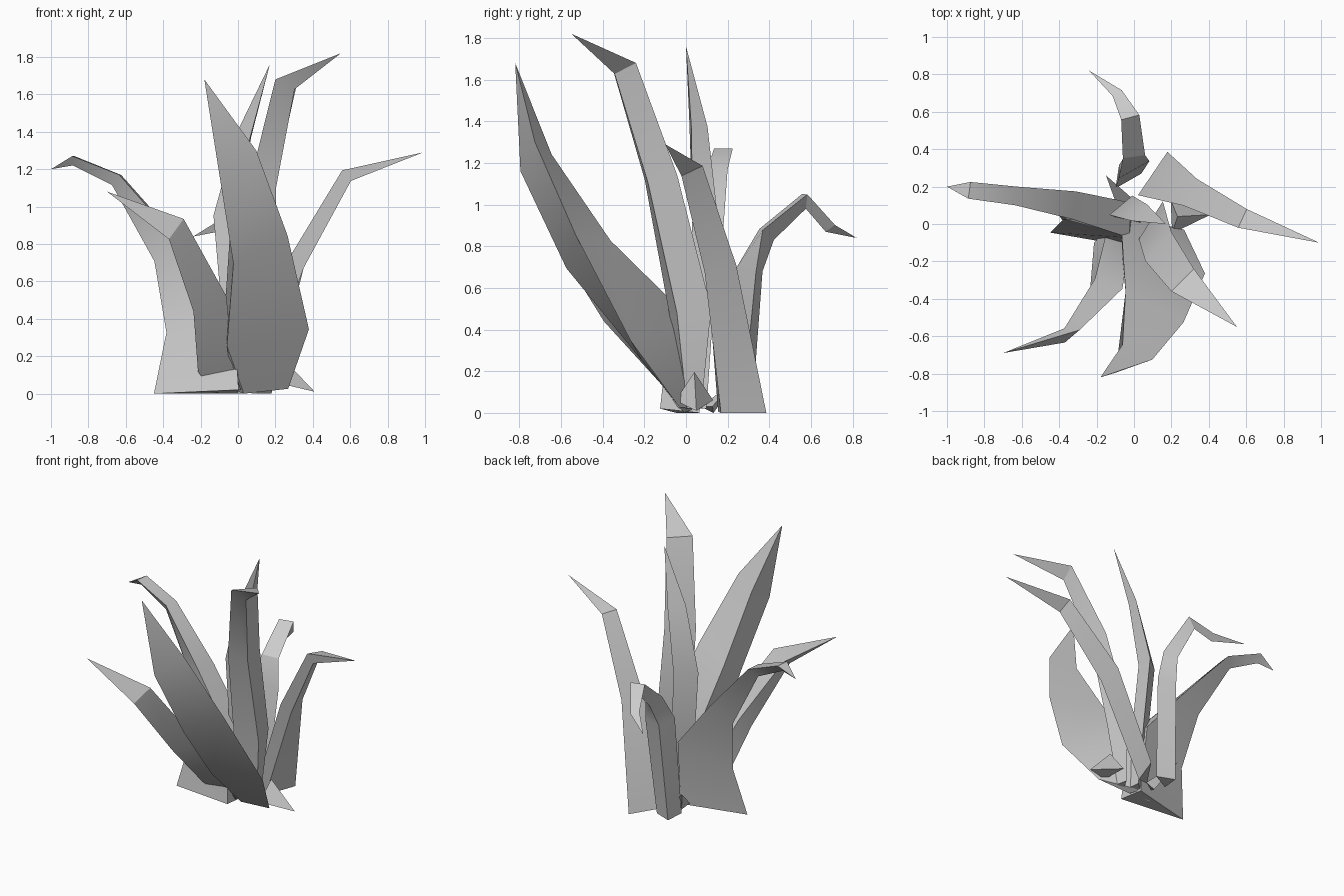
import bpy
import bmesh
from math import cos, sin, radians
from mathutils import Vector

default_cube = bpy.data.objects.get("Cube")
if default_cube:
    bpy.data.objects.remove(default_cube, do_unlink=True)

# One grey for the whole plant
grey = bpy.data.materials.new("leaf grey")
grey.use_nodes = True
leaf_colour = (0.6, 0.6, 0.6, 1)
grey.diffuse_color = leaf_colour
grey.node_tree.nodes["Principled BSDF"].inputs["Base Color"].default_value = leaf_colour


def section_corners(centre, tangent, width, heading, depth, skew, slant):
    """Return left edge, right edge and keel of a three-sided section."""
    side = Vector((cos(radians(heading)), sin(radians(heading)), 0))
    side = (side - tangent * side.dot(tangent)).normalized()
    side.z += slant
    side.normalize()
    normal = tangent.cross(side).normalized()
    left_edge = centre - side * width / 2
    right_edge = centre + side * width / 2
    keel = centre + side * width * skew + normal * depth
    return left_edge, right_edge, keel


def make_blade(name, tip, sections, root_skew=0, tip_skew=0, slant=0):
    """Loft three-sided sections (x, y, z, width, heading, depth) to a pointed tip."""
    spine = [Vector(s[:3]) for s in sections] + [Vector(tip)]
    bm = bmesh.new()
    rings = []
    for i, (_, _, _, width, heading, depth) in enumerate(sections):
        tangent = (spine[i + 1] - spine[max(i - 1, 0)]).normalized()
        skew = root_skew + (tip_skew - root_skew) * i / len(sections)
        corners = section_corners(spine[i], tangent, width, heading, depth, skew, slant)
        ring = []
        for corner in corners:
            corner.z = max(corner.z, 0)
            ring.append(bm.verts.new(corner))
        rings.append(ring)

    # Root cap, sides and pointed end
    bm.faces.new(rings[0])
    for lower, upper in zip(rings, rings[1:]):
        for k in range(3):
            n = (k + 1) % 3
            bm.faces.new((lower[k], lower[n], upper[n], upper[k]))
    point = bm.verts.new(spine[-1])
    for k in range(3):
        bm.faces.new((rings[-1][k], rings[-1][(k + 1) % 3], point))
    bmesh.ops.recalc_face_normals(bm, faces=bm.faces[:])

    mesh = bpy.data.meshes.new(name)
    bm.to_mesh(mesh)
    bm.free()
    mesh.materials.append(grey)
    blade = bpy.data.objects.new(name, mesh)
    bpy.context.collection.objects.link(blade)

    # Soft shading along the blade, crisp long edges
    bpy.ops.object.select_all(action="DESELECT")
    blade.select_set(True)
    bpy.context.view_layer.objects.active = blade
    bpy.ops.object.shade_smooth_by_angle(angle=radians(30))


# Broad blade leaning to the front
make_blade("broad_front_blade", (-.18, -.82, 1.68), [
    (.15, -.02, .01, .24, -10, .06),
    (.16, -.24, .3, .45, -8, .31),
    (.12, -.55, .77, .33, 17, .24),
    (0, -.76, 1.23, .25, 23, .13),
], root_skew=-.75, tip_skew=.2, slant=.24)

# Narrow blade at the front right corner
make_blade("front_right_blade", (-.7, -.69, 1.08), [
    (-.06, -.02, 0, .16, 0, .08),
    (-.12, -.11, .13, .19, 0, .12),
    (-.15, -.37, .48, .2, 27, .1),
    (-.33, -.6, .88, .15, 35, .06),
], root_skew=-.1, tip_skew=-.1)

# Tallest blade, with its tip bent to the front left
make_blade("tall_bent_blade", (.55, -.55, 1.82), [
    (.1, .03, .02, .1, 60, -.05),
    (.09, .02, .49, .24, 58, -.12),
    (.13, -.12, 1.13, .21, 50, -.1),
    (.26, -.3, 1.68, .17, 45, -.08),
])

# Upright blade in the middle
make_blade("upright_blade", (.17, 0, 1.76), [
    (0, .06, .02, .12, 40, -.08),
    (-.03, .08, .45, .15, 40, -.09),
    (-.07, .1, .95, .16, 40, -.09),
    (.03, .06, 1.38, .12, 45, -.05),
])

# Blade arching to the left
make_blade("left_blade", (.99, -.1, 1.29), [
    (.1, .27, 0, .28, 55, -.06),
    (.3, .17, .71, .16, 63, -.09),
    (.58, .03, 1.19, .11, 60, -.07),
], root_skew=-.3, tip_skew=-.3)

# Deep blade arching to the right, with a drooping tip
make_blade("right_blade", (-1, .2, 1.2), [
    (0, -.03, .01, .19, 92, .45),
    (-.02, .02, .47, .19, 90, .39),
    (-.32, .1, .82, .15, 85, .17),
    (-.63, .15, 1.17, .1, 85, .07),
    (-.88, .18, 1.27, .09, 85, .05),
])

# Hooked blade curling over at the back
make_blade("hooked_back_blade", (-.24, .82, .84), [
    (-.03, .23, 0, .16, 30, .1),
    (0, .29, .69, .19, 30, .09),
    (0, .36, .88, .12, 10, .08),
    (-.02, .57, 1.05, .1, 25, .07),
    (-.09, .7, .91, .06, 10, .05),
])

# Short shoots around the root
make_blade("left_root_shoot", (.41, .05, .01), [(.2, .04, .06, .18, 90, .14)])
make_blade("back_root_shoot", (-.15, .26, .18), [(-.04, .1, .03, .1, 30, .06)])
